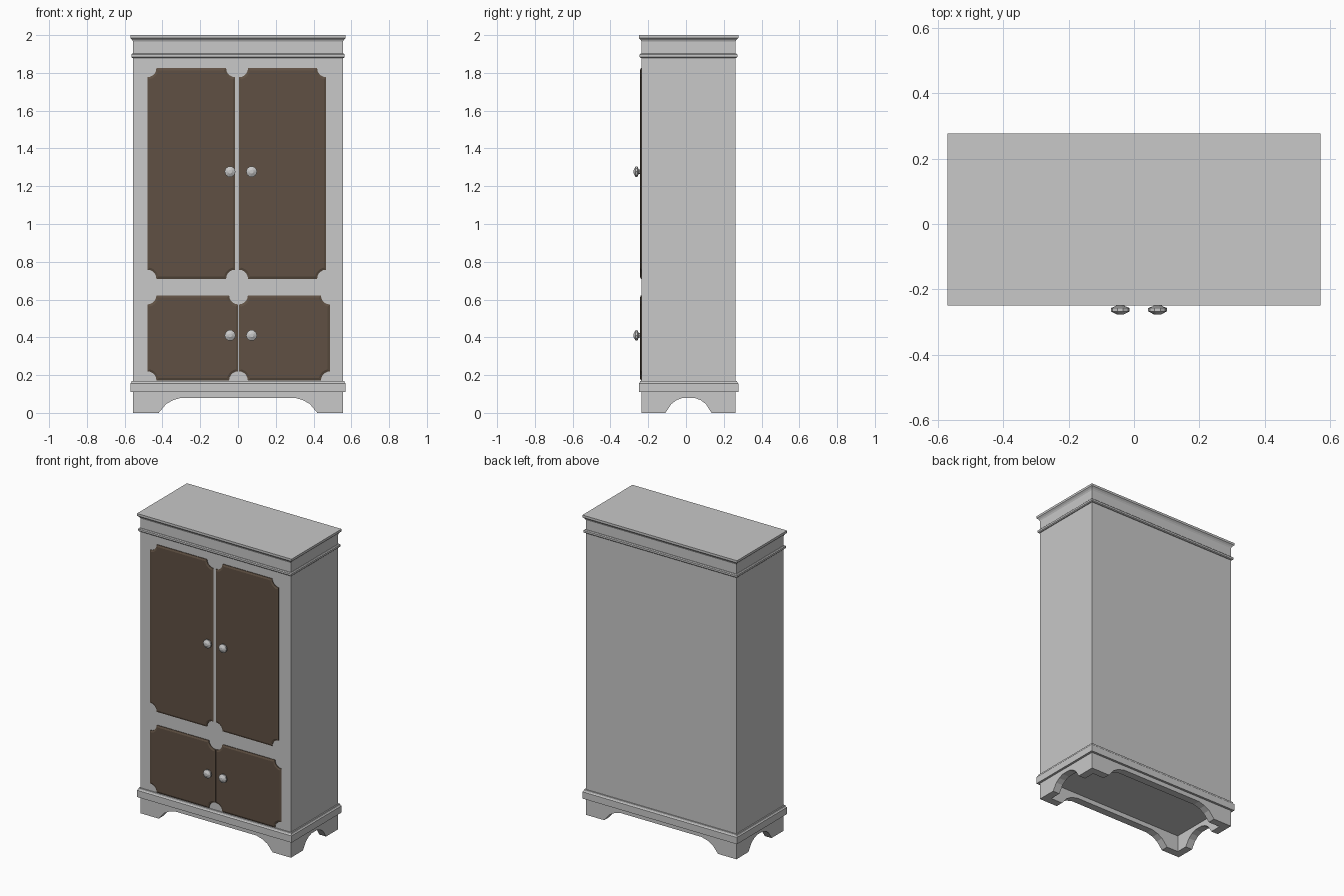
import bpy, bmesh, math

if "Cube" in bpy.data.objects:
    bpy.data.objects.remove(bpy.data.objects["Cube"])

W, YF, YB = 0.555, -0.235, 0.262      # carcass half width, front and back
YC, D = (YF + YB) / 2, (YB - YF) / 2


def material(name, rgb):
    m = bpy.data.materials.new(name)
    m.diffuse_color = (*rgb, 1)
    m.use_nodes = True
    m.node_tree.nodes["Principled BSDF"].inputs["Base Color"].default_value = m.diffuse_color
    return m


GREY = material("grey paint", (0.58, 0.58, 0.58))
BROWN = material("brown panel", (0.115, 0.081, 0.056))


def finish(name, bm, mat):
    bmesh.ops.recalc_face_normals(bm, faces=bm.faces)
    me = bpy.data.meshes.new(name)
    bm.to_mesh(me)
    bm.free()
    me.materials.append(mat)
    ob = bpy.data.objects.new(name, me)
    bpy.context.collection.objects.link(ob)
    return ob


def loft(name, loops, mat):
    """Capped skin through loops with equal point counts."""
    bm = bmesh.new()
    rings = [[bm.verts.new(p) for p in loop] for loop in loops]
    n = len(rings[0])
    for a, b in zip(rings, rings[1:]):
        for i in range(n):
            bm.faces.new((a[i], a[(i + 1) % n], b[(i + 1) % n], b[i]))
    bm.faces.new(rings[0][::-1])
    bm.faces.new(rings[-1])
    return finish(name, bm, mat)


def moulding(name, profile):
    """Rectangular stack from (height, overhang) pairs."""
    loft(name, [[(sx * (W + o), YC + sy * (D + o), z)
                 for sx, sy in ((-1, -1), (1, -1), (1, 1), (-1, 1))]
                for z, o in profile], GREY)


# Carcass and mouldings
moulding("carcass", [(0.12, 0), (1.99, 0)])
moulding("base_moulding", [(0.11, 0.015), (0.155, 0.015), (0.16, 0.01), (0.17, 0.008)])
moulding("upper_band", [(1.88, 0.005), (1.885, 0.01), (1.897, 0.01), (1.902, 0.005)])
moulding("crown", [(1.965, 0), (1.975, 0.005), (1.985, 0.015), (2.0, 0.015)])


# Arched plinth boards, hollow inside
def arch_outline(half, foot, flat):
    right = [(foot - (foot - flat) * (1 - math.cos(t)), 0.08 * math.sin(t))
             for t in (i * math.pi / 6 for i in range(4))]
    right = [(foot, 0), (foot - 0.04 * (foot - flat) / 0.12, 0.047),
             (foot - 0.075 * (foot - flat) / 0.12, 0.067), (flat, 0.08)]
    left = [(-x, z) for x, z in reversed(right)]
    return [(half, 0.115), (half, 0)] + right + left + [(-half, 0), (-half, 0.115)]


T = 0.05
front = arch_outline(W, 0.42, 0.30)
side = arch_outline(D, 0.122, 0.03)
for name, s in (("front_plinth", -1), ("back_plinth", 1)):
    loft(name, [[(x, YC + s * d, z) for x, z in front] for d in (D, D - T)], GREY)
for name, s in (("left_plinth", -1), ("right_plinth", 1)):
    loft(name, [[(s * d, YC + y, z) for y, z in side] for d in (W, W - T)], GREY)


# Door panels with scooped corners and a bevelled rim
def door(name, x0, x1, z0, z1, r=0.048):
    def outline(inset, y):
        pts = []
        corners = ((x0, z0, 90), (x1, z0, 180), (x1, z1, 270), (x0, z1, 0))
        rr = r + inset
        for cx, cz, start in corners:
            # scoop arc clipped to the inset straight edges
            e = math.degrees(math.asin(inset / rr))
            for i in range(6):
                a = math.radians(start - e - (90 - 2 * e) * i / 5)
                pts.append((cx + rr * math.cos(a), y, cz + rr * math.sin(a)))
        return pts
    loft(name, [outline(0, YF + 0.005), outline(0, YF - 0.004),
                outline(0.012, YF - 0.009)], BROWN)


door("upper_left_door", -0.48, -0.015, 0.71, 1.825)
door("upper_right_door", 0.005, 0.467, 0.71, 1.825)
door("lower_left_door", -0.48, 0.001, 0.172, 0.622)
door("lower_right_door", 0.004, 0.487, 0.172, 0.622)


# Faceted knobs
def knob(name, x, z):
    prof = [(-0.237, 0.012), (-0.251, 0.013), (-0.257, 0.029),
            (-0.267, 0.029), (-0.277, 0.010)]
    loft(name, [[(x + r * math.cos(i * math.pi / 5), y, z + r * math.sin(i * math.pi / 5))
                 for i in range(10)] for y, r in prof], GREY)


for level, z in (("upper", 1.277), ("lower", 0.41)):
    knob(level + "_left_knob", -0.042, z)
    knob(level + "_right_knob", 0.072, z)
